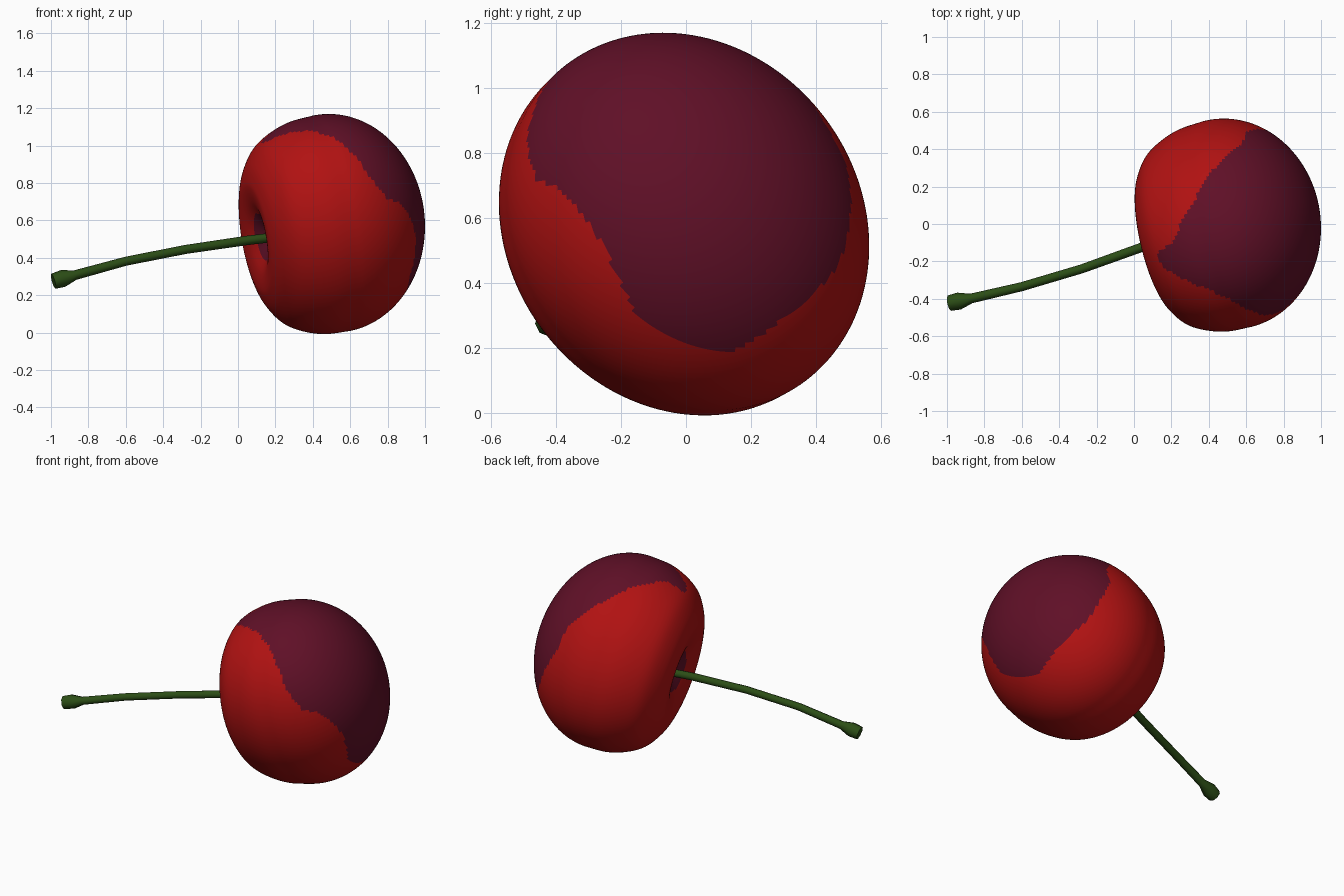
import bpy, bmesh, math
from mathutils import Vector

if "Cube" in bpy.data.objects:
    bpy.data.objects.remove(bpy.data.objects["Cube"])

def material(name, rgb):
    m = bpy.data.materials.new(name)
    m.diffuse_color = (*rgb, 1)
    m.use_nodes = True
    m.node_tree.nodes["Principled BSDF"].inputs["Base Color"].default_value = m.diffuse_color
    return m

red = material("cherry_red", (0.44, 0.006, 0.006))
plum = material("dark_plum", (0.115, 0.005, 0.02))
green = material("stem_green", (0.025, 0.075, 0.008))

def finish(name, bm, mats, angle):
    bmesh.ops.recalc_face_normals(bm, faces=bm.faces)
    mesh = bpy.data.meshes.new(name)
    bm.to_mesh(mesh)
    bm.free()
    ob = bpy.data.objects.new(name, mesh)
    bpy.context.collection.objects.link(ob)
    for m in mats:
        mesh.materials.append(m)
    bpy.ops.object.select_all(action='DESELECT')
    ob.select_set(True)
    bpy.context.view_layer.objects.active = ob
    bpy.ops.object.shade_smooth_by_angle(angle=math.radians(angle))
    return ob

def spline(pts, n):
    """Catmull-Rom through 2D points."""
    p = [Vector(q) for q in pts]
    p = [2 * p[0] - p[1]] + p + [2 * p[-1] - p[-2]]
    out = []
    for i in range(1, len(p) - 2):
        a, b, c, d = p[i - 1:i + 3]
        for k in range(n):
            t = k / n
            out.append(0.5 * (2 * b + (c - a) * t + (2 * a - 5 * b + 4 * c - d) * t * t
                              + (3 * b - a - 3 * c + d) * t ** 3))
    return out + [p[-2]]

# Fruit frame: axis d points out of the stem dimple
C = Vector((0.5, 0, 0.585))
d = Vector((-0.948, -0.254, -0.19)).normalized()
u = Vector((0, -0.6, 0.8))
v = d.cross(u)
RU, RV = 0.61, 0.54

# Profile (axial position, radius fraction): bottom ellipse, then shoulder and dimple
profile = [Vector((-0.495 * math.cos(a), math.sin(a)))
           for a in (math.pi / 2 * i / 50 for i in range(50))]
profile += spline([(0, 1), (.13, .985), (.24, .925), (.33, .83), (.395, .68), (.425, .54),
                   (.43, .45), (.42, .34), (.40, .25), (.37, .15), (.345, .07), (.335, 0)], 6)

# Dark ripe patch outline on the fruit surface
outline = [(.15, -.13, 1.03), (.13, -.18, 1.01), (.18, -.25, 1.04), (.36, -.33, 1.07),
           (.5, -.4, 1.05), (.58, -.44, .985), (.65, -.46, .9), (.7, -.475, .83),
           (.78, -.44, .715), (.85, -.38, .69), (.9, -.29, .6), (.935, -.24, .5),
           (.925, -.18, .38), (.9, -.13, .29), (.885, 0, .22), (.86, .15, .2),
           (.84, .37, .34), (.76, .48, .46), (.67, .52, .65), (.6, .5, .78),
           (.58, .44, .88), (.5, .36, .97), (.4, .25, 1.05), (.27, .02, 1.09),
           (.21, -.1, 1.07)]
D = Vector((0.6, 0.1, 0.65)).normalized()
E = D.cross(Vector((0, 1, 0))).normalized()
F = D.cross(E)

def flat(p):
    q = (Vector(p) - C).normalized()
    w = max(1 + q.dot(D), 1e-3)
    return Vector((q.dot(E) / w, q.dot(F) / w))

poly = [flat(p) for p in outline]
poly = spline(poly + poly[:1], 4)

def in_patch(p):
    q = flat(p)
    inside = False
    for a, b in zip(poly, poly[1:]):
        if (a.y > q.y) != (b.y > q.y):
            if q.x < a.x + (q.y - a.y) * (b.x - a.x) / (b.y - a.y):
                inside = not inside
    return inside

# Fruit: revolve the profile
SEG = 180
bm = bmesh.new()
rings = []
for s, r in profile[1:-1]:
    ring = []
    for i in range(SEG):
        a = 2 * math.pi * i / SEG
        ring.append(bm.verts.new(C + d * s + u * (RU * r * math.cos(a)) + v * (RV * r * math.sin(a))))
    rings.append(ring)
base = bm.verts.new(C + d * profile[0].x)
pit = bm.verts.new(C + d * profile[-1].x)
for i in range(SEG):
    j = (i + 1) % SEG
    bm.faces.new((base, rings[0][j], rings[0][i]))
    bm.faces.new((pit, rings[-1][i], rings[-1][j]))
    for lo, hi in zip(rings, rings[1:]):
        bm.faces.new((lo[i], lo[j], hi[j], hi[i]))
# Dark colour inside the outline and at the dimple floor
for f in bm.faces:
    m = f.calc_center_median()
    off = m - C
    s = off.dot(d)
    floor = s > 0.3 and (off - d * s).length < 0.13
    f.material_index = 1 if floor or in_patch(m) else 0
finish("cherry_fruit", bm, [red, plum], 60)

# Stem: octagonal tube along a bent path, with a knob at the end
path = [((.19, -.065, .51), .025), ((.04, -.125, .492), .025), ((-.28, -.24, .445), .024),
        ((-.6, -.335, .382), .024), ((-.87, -.398, .308), .026),
        ((-.935, -.412, .29), .046), ((-.987, -.423, .275), .042)]
bm = bmesh.new()
prev = None
for k, (p, r) in enumerate(path):
    t = Vector(path[min(k + 1, len(path) - 1)][0]) - Vector(path[max(k - 1, 0)][0])
    t.normalize()
    side = t.cross(Vector((0, 0, 1))).normalized()
    up = side.cross(t)
    ring = [bm.verts.new(Vector(p) + side * (r * math.cos(a)) + up * (r * math.sin(a)))
            for a in (math.pi / 4 * i for i in range(8))]
    if prev:
        for i in range(8):
            j = (i + 1) % 8
            bm.faces.new((prev[i], prev[j], ring[j], ring[i]))
    else:
        bm.faces.new(ring)
    prev = ring
bm.faces.new(prev)
finish("stem", bm, [green], 50)
